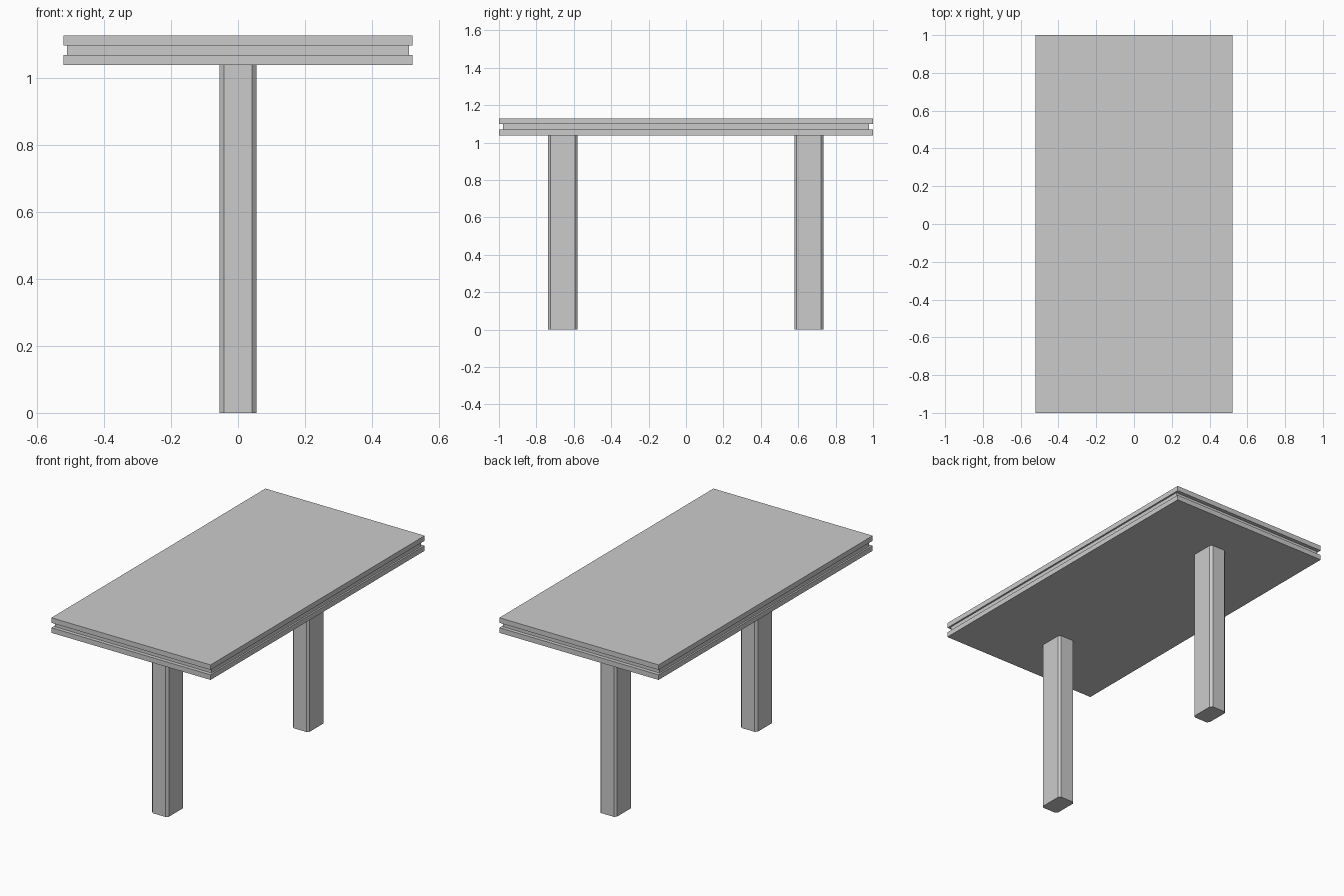
import bpy, bmesh
from mathutils import Matrix, Vector

if "Cube" in bpy.data.objects:
    bpy.data.objects.remove(bpy.data.objects["Cube"])


def box(name, lo, hi, chamfer=0.0):
    """Box between two corners, with optional chamfered vertical edges."""
    lo, hi = Vector(lo), Vector(hi)
    bm = bmesh.new()
    bmesh.ops.create_cube(bm, size=1.0, matrix=Matrix.Translation((lo + hi) / 2)
                          @ Matrix.Diagonal((hi - lo).to_4d()))
    if chamfer:
        upright = [e for e in bm.edges
                   if abs(e.verts[0].co.z - e.verts[1].co.z) > 1e-4]
        bmesh.ops.bevel(bm, geom=upright, offset=chamfer, segments=1,
                        affect='EDGES', profile=0.5)
    mesh = bpy.data.meshes.new(name)
    bm.to_mesh(mesh)
    bm.free()
    obj = bpy.data.objects.new(name, mesh)
    bpy.context.collection.objects.link(obj)
    return obj


# Tabletop: two slabs with a slightly inset core between them
for name, hx, hy, z0, z1 in (
        ("tabletop_lower_slab", 0.521, 1.0, 1.039, 1.069),
        ("tabletop_core", 0.511, 0.978, 1.069, 1.098),
        ("tabletop_upper_slab", 0.521, 1.0, 1.098, 1.128)):
    box(name, (-hx, -hy, z0), (hx, hy, z1))

# Two chamfered legs on the centre line
for name, y in (("front_leg", -0.659), ("back_leg", 0.657)):
    box(name, (-0.055, y - 0.078, 0), (0.055, y + 0.078, 1.039), chamfer=0.0125)
